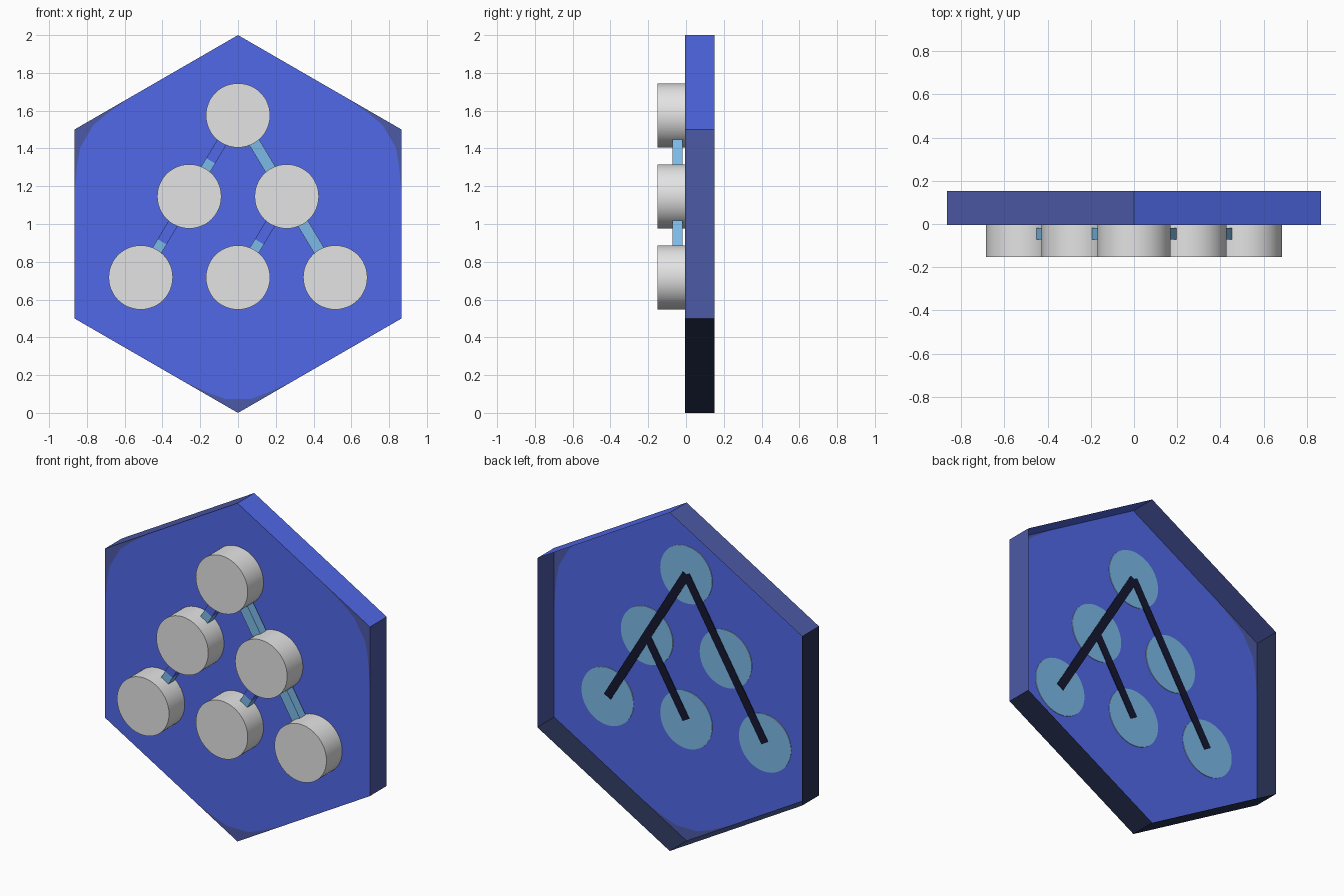
import bpy, bmesh, math
from mathutils import Vector, Matrix

if "Cube" in bpy.data.objects:
    bpy.data.objects.remove(bpy.data.objects["Cube"])


def mat(name, rgb):
    m = bpy.data.materials.new(name)
    m.diffuse_color = (*rgb, 1)
    m.use_nodes = True
    m.node_tree.nodes["Principled BSDF"].inputs["Base Color"].default_value = m.diffuse_color
    return m


BLUE = mat("blue", (0.08, 0.14, 0.80))
DUSKY = mat("dusky blue", (0.072, 0.10, 0.38))
NAVY = mat("dark navy", (0.02, 0.03, 0.085))
BLACK = mat("near black", (0.007, 0.009, 0.03))
SKY = mat("light blue", (0.20, 0.49, 0.80))
WHITE = mat("off white", (0.77, 0.77, 0.77))

Y_SHEET, Y_BACK = -0.005, 0.152


def finish(bm, name, mats):
    me = bpy.data.meshes.new(name)
    bm.to_mesh(me)
    bm.free()
    for m in mats:
        me.materials.append(m)
    ob = bpy.data.objects.new(name, me)
    bpy.context.collection.objects.link(ob)
    return ob


def polar(deg, r, y):
    a = math.radians(deg)
    return Vector((r * math.cos(a), y, 1 + r * math.sin(a)))


# Open-backed hexagonal tray: front sheet with three tinted corners, and walls
bm = bmesh.new()


def face(points, index, out):
    f = bm.faces.new([bm.verts.new(p) for p in points])
    f.material_index = index
    f.normal_update()
    if f.normal.dot(out) < 0:
        f.normal_flip()


front = Vector((0, -1, 0))
outline = []
for k in range(6):
    a = 90 + 60 * k
    corner = polar(a, 1, Y_SHEET)
    if k % 2:
        inner = [polar(a + d, r, Y_SHEET) for d, r in
                 ((-19.6, 0.8805), (-10, 0.907), (-4.3, 0.928), (4.3, 0.928), (10, 0.907), (19.6, 0.8805))]
        outline += inner
        face(inner + [corner], 1, front)
    else:
        outline.append(corner)
    wall = [polar(a, 1, Y_SHEET), polar(a + 60, 1, Y_SHEET),
            polar(a + 60, 1, Y_BACK), polar(a, 1, Y_BACK)]
    face(wall, (1, 2, 2, 2, 1, 0)[k], polar(a + 30, 1, 0) - Vector((0, 0, 1)))
face(outline, 0, front)
finish(bm, "hexagon_tray", [BLUE, DUSKY, NAVY])

# Six round studs in a triangle, with light blue backs showing behind the sheet
TOP = (0, 1.575)
MID_L, MID_R = (-0.258, 1.146), (0.258, 1.146)
LOW_L, LOW_C, LOW_R = (-0.515, 0.717), (0, 0.717), (0.515, 0.717)
y0, y1 = -0.152, -0.002
for i, (x, z) in enumerate((TOP, MID_L, MID_R, LOW_L, LOW_C, LOW_R)):
    bm = bmesh.new()
    bmesh.ops.create_cone(
        bm, cap_ends=True, segments=48, radius1=0.17, radius2=0.17, depth=y1 - y0,
        matrix=Matrix.Translation((x, (y0 + y1) / 2, z)) @ Matrix.Rotation(math.pi / 2, 4, 'X'))
    bm.normal_update()
    for f in bm.faces:
        f.material_index = 1 if f.normal.y > 0.9 else 0
    ob = finish(bm, f"stud_{i + 1}", [WHITE, SKY])
    bpy.context.view_layer.objects.active = ob
    ob.select_set(True)
    bpy.ops.object.shade_smooth_by_angle(angle=math.radians(40))
    ob.select_set(False)


def bar(name, p, q, t0, t1, ya, yb, width, m):
    """Box along the line p-q between fractions t0 and t1."""
    a, b = Vector((p[0], 0, p[1])), Vector((q[0], 0, q[1]))
    d = b - a
    mid = a + d * (t0 + t1) / 2
    mid.y = (ya + yb) / 2
    bm = bmesh.new()
    bmesh.ops.create_cube(
        bm, size=1,
        matrix=Matrix.Translation(mid) @ Matrix.Rotation(math.atan2(d.x, d.z), 4, 'Y')
        @ Matrix.Diagonal((width, yb - ya, d.length * (t1 - t0), 1)))
    finish(bm, name, [m])


# Connecting bars, and the dark lines behind them on the back of the sheet
for n, p, q in (("upper_left", TOP, MID_L), ("lower_left", MID_L, LOW_L),
                ("centre", MID_R, LOW_C)):
    bar(n + "_bar", p, q, 0.2, 0.56, -0.072, -0.018, 0.055, BLUE)
    bar(n + "_bar_end", p, q, 0.56, 0.8, -0.072, -0.018, 0.055, SKY)
for n, p, q in (("upper_right", TOP, MID_R), ("lower_right", MID_R, LOW_R)):
    bar(n + "_bar", p, q, 0.2, 0.8, -0.072, -0.018, 0.06, SKY)
for n, p, q in (("left", TOP, LOW_L), ("right", TOP, LOW_R), ("centre", MID_R, LOW_C)):
    bar(n + "_back_line", p, q, 0, 1, -0.004, 0.001, 0.05, BLACK)
